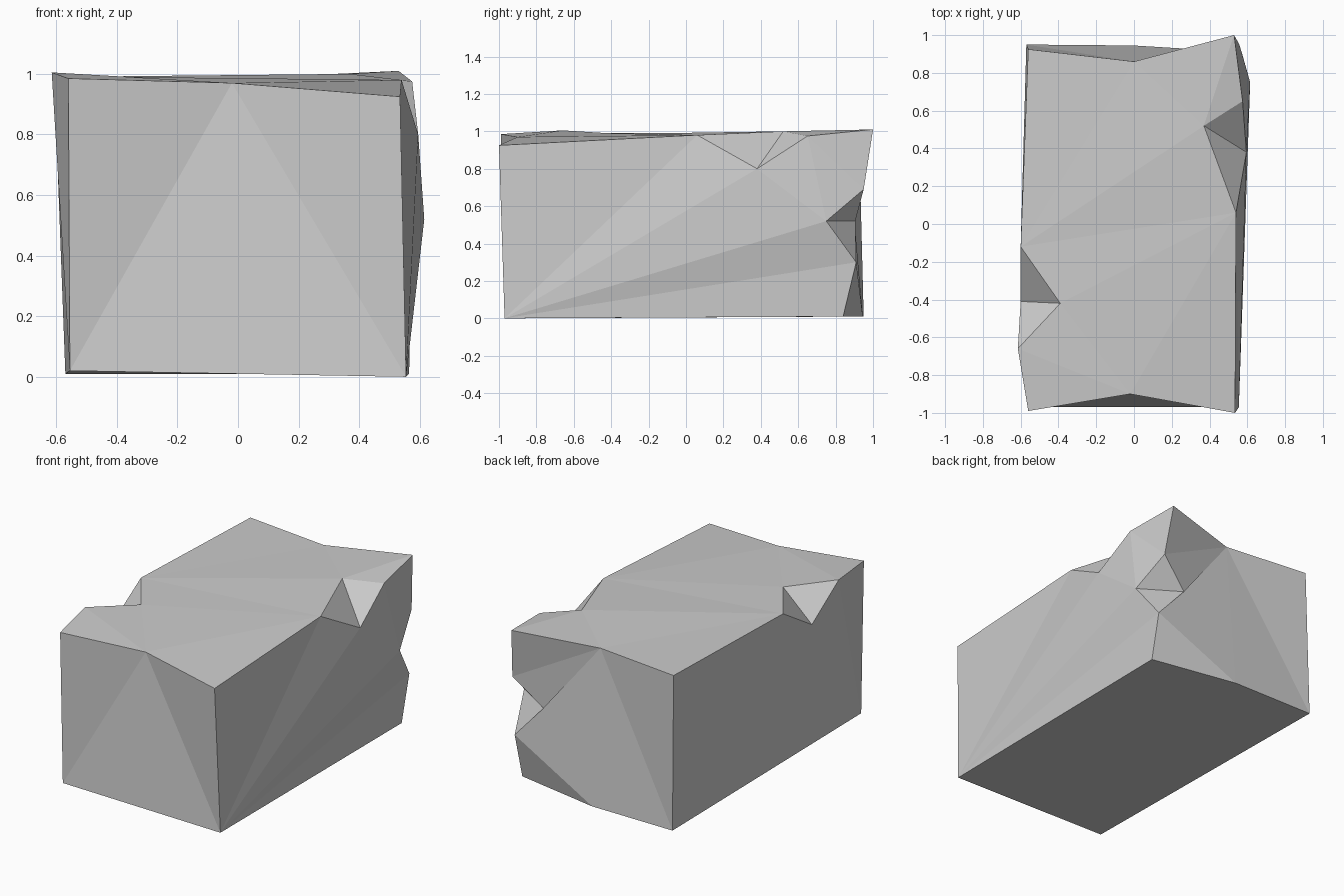
import bpy
import bmesh

cube = bpy.data.objects.get("Cube")
if cube:
    bpy.data.objects.remove(cube, do_unlink=True)

# Rough block: corners, dents in its edges, and chips broken out of its rims
points = {
    # bottom outline
    "low_front_right": (-.555, -.97, .02), "low_front_left": (.555, -.97, 0),
    "low_back_left": (.565, .84, .01), "low_back_dent": (0, .945, .01),
    "low_back_right": (-.57, .95, .01),
    # top outline
    "top_front_right": (-.56, -.99, .985), "top_front_dent": (-.02, -.9, .97),
    "top_front_left": (.535, -1, .925), "top_back_left": (.53, 1, 1.01),
    "top_back_dent": (0, .86, .985), "top_back_right": (-.56, .925, .985),
    # chip in the left rim
    "left_chip_front": (.54, .06, .98), "left_chip_top": (.37, .52, 1),
    "left_chip_low": (.595, .38, .8), "left_chip_back": (.575, .65, .975),
    # chip in the right rim
    "right_chip_front": (-.615, -.66, 1.005), "right_chip_top": (-.39, -.42, .99),
    "right_chip_low": (-.6, -.41, .81), "right_chip_back": (-.6, -.12, .99),
    # chip in the upright back left edge
    "edge_chip_high": (.558, .95, .69), "edge_chip_side": (.615, .75, .52),
    "edge_chip_back": (.37, .905, .52), "edge_chip_low": (.57, .91, .3),
}

bm = bmesh.new()
verts = {name: bm.verts.new(co) for name, co in points.items()}


def panel(*names):
    """One face through the named points."""
    return bm.faces.new([verts[name] for name in names])


def fan(centre, *rim):
    """Triangles from one point to a chain of points."""
    for first, second in zip(rim, rim[1:]):
        panel(centre, first, second)


# Top and bottom
panel("top_front_right", "top_front_dent", "top_front_left",
      "left_chip_front", "left_chip_top", "left_chip_back",
      "top_back_left", "top_back_dent", "top_back_right",
      "right_chip_back", "right_chip_top", "right_chip_front")
panel("low_front_right", "low_back_right", "low_back_dent",
      "low_back_left", "low_front_left")

# Front, folded inwards at the top
fan("top_front_dent", "top_front_right", "low_front_right",
    "low_front_left", "top_front_left")

# Back, folded inwards at the top
fan("top_back_dent", "top_back_left", "edge_chip_high", "edge_chip_back",
    "edge_chip_low", "low_back_dent", "low_back_right", "top_back_right")
panel("low_back_dent", "edge_chip_low", "low_back_left")

# Left side
fan("low_front_left", "low_back_left", "edge_chip_low", "edge_chip_side",
    "left_chip_low", "left_chip_front", "top_front_left")
fan("edge_chip_side", "edge_chip_high", "left_chip_back", "left_chip_low")
panel("left_chip_back", "edge_chip_high", "top_back_left")

# Right side
fan("right_chip_low", "right_chip_front", "low_front_right",
    "low_back_right", "right_chip_back")
panel("low_front_right", "right_chip_front", "top_front_right")
panel("low_back_right", "top_back_right", "right_chip_back")

# Broken faces inside the chips
for side in ("left", "right"):
    fan(side + "_chip_top", side + "_chip_front", side + "_chip_low",
        side + "_chip_back")
fan("edge_chip_side", "edge_chip_high", "edge_chip_back", "edge_chip_low")

bmesh.ops.triangulate(bm, faces=[f for f in bm.faces if len(f.verts) > 3])
bmesh.ops.recalc_face_normals(bm, faces=bm.faces[:])

mesh = bpy.data.meshes.new("chipped_block")
bm.to_mesh(mesh)
bm.free()

# Plain stone colour
stone = bpy.data.materials.new("stone_grey")
stone.use_nodes = True
colour = (.6, .6, .6, 1)
stone.diffuse_color = colour
stone.node_tree.nodes["Principled BSDF"].inputs["Base Color"].default_value = colour
mesh.materials.append(stone)

block = bpy.data.objects.new("chipped_block", mesh)
bpy.context.collection.objects.link(block)
